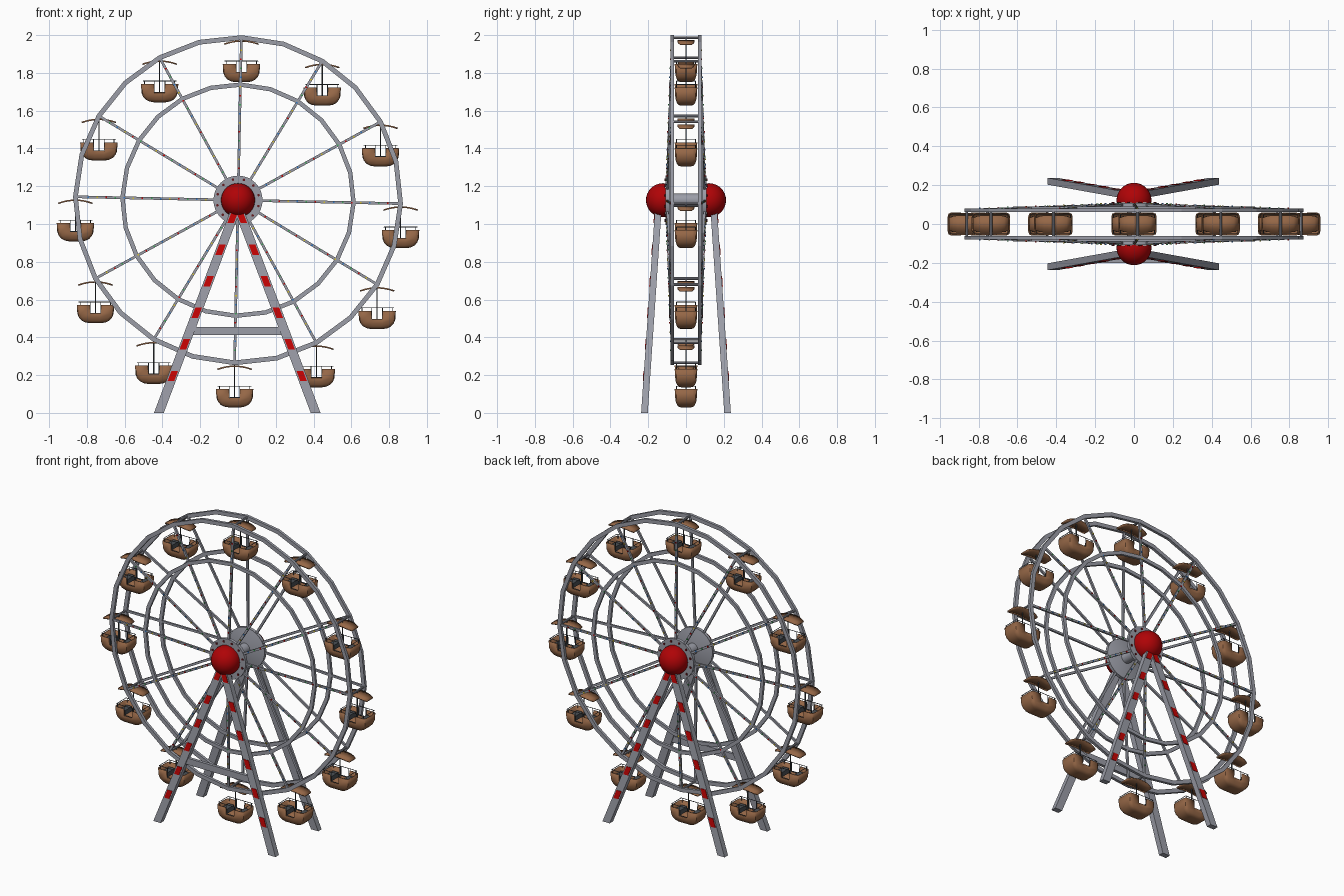
import bpy, bmesh, math
from mathutils import Vector, Matrix

if "Cube" in bpy.data.objects:
    bpy.data.objects.remove(bpy.data.objects["Cube"])

HUB_Z, RIM, INNER, COUNT = 1.126, 0.861, 0.612, 12
TILT = math.radians(1.2)


def material(name, rgb):
    m = bpy.data.materials.new(name)
    m.use_nodes = True
    m.diffuse_color = (*rgb, 1)
    m.node_tree.nodes["Principled BSDF"].inputs["Base Color"].default_value = (*rgb, 1)
    return m


STEEL = material("steel grey", (0.33, 0.34, 0.39))
DARK = material("dark rail grey", (0.07, 0.08, 0.09))
RED = material("dome red", (0.43, 0.001, 0.002))
PLATE_RED = material("plate red", (0.58, 0.001, 0.001))
MAROON = material("dark red bolts", (0.13, 0.01, 0.012))
BROWN = material("wood brown", (0.3, 0.135, 0.062))
BULBS = [PLATE_RED, material("yellow bulb", (0.7, 0.55, 0.03)),
         material("blue bulb", (0.03, 0.2, 0.6)),
         material("green bulb", (0.05, 0.4, 0.1))]


def finish(name, bm, mats, smooth=True):
    bmesh.ops.recalc_face_normals(bm, faces=bm.faces)
    mesh = bpy.data.meshes.new(name)
    bm.to_mesh(mesh)
    bm.free()
    for m in mats:
        mesh.materials.append(m)
    ob = bpy.data.objects.new(name, mesh)
    bpy.context.collection.objects.link(ob)
    if smooth:
        bpy.ops.object.select_all(action="DESELECT")
        ob.select_set(True)
        bpy.context.view_layer.objects.active = ob
        bpy.ops.object.shade_smooth_by_angle(angle=math.radians(40))
    return ob


def bar(bm, p, q, r1, r2=None, sides=8):
    p, q = Vector(p), Vector(q)
    d = q - p
    mat = Matrix.Translation((p + q) / 2) @ d.to_track_quat("Z", "Y").to_matrix().to_4x4()
    bmesh.ops.create_cone(bm, cap_ends=True, segments=sides, radius1=r1,
                          radius2=r1 if r2 is None else r2, depth=d.length, matrix=mat)


def loft(bm, loops):
    for a, b in zip(loops, loops[1:]):
        for i in range(len(a)):
            j = (i + 1) % len(a)
            bm.faces.new((a[i], a[j], b[j], b[i]))


def section(bm, centre, across, h_across, h_y):
    """Four corners of a rectangle spanned by a direction and the y axis."""
    return [bm.verts.new(Vector(centre) + across * (s * h_across) + Vector((0, t * h_y, 0)))
            for s, t in ((-1, -1), (1, -1), (1, 1), (-1, 1))]


def slab(bm, p, q, h_across, h_y, across=Vector((1, 0, 0))):
    ends = [section(bm, c, across, h_across, h_y) for c in (p, q)]
    loft(bm, ends)
    for e in ends:
        bm.faces.new(e)


def box(bm, centre, size):
    bmesh.ops.create_cube(bm, size=1, matrix=Matrix.Translation(centre)
                          @ Matrix.Diagonal((*size, 1)))


def polar(radius, a, y):
    return Vector((radius * math.sin(a), y, HUB_Z + radius * math.cos(a)))


def ring(bm, radius, y, h_radial, h_y, steps=24):
    loops = []
    for k in range(steps):
        a = TILT + math.tau * k / steps
        loops.append(section(bm, polar(radius, a, y),
                             Vector((math.sin(a), 0, math.cos(a))), h_radial, h_y))
    loft(bm, loops + loops[:1])


ANGLES = [TILT + math.tau * i / COUNT for i in range(COUNT)]


def spoke_y(radius):
    return 0.1 - 0.028 * (radius - 0.1) / (RIM - 0.1)


# Rims, inner rings, spokes and cross ties
rims, inner, spokes, ties, bulbs = [bmesh.new() for _ in range(5)]
for side in (-1, 1):
    ring(rims, RIM, side * 0.072, 0.0125, 0.009)
    ring(inner, INNER, side * spoke_y(INNER), 0.0115, 0.008)
    for i, a in enumerate(ANGLES):
        slab(spokes, polar(0.08, a, side * 0.1), polar(RIM, a, side * 0.072),
             0.007, 0.006, Vector((math.cos(a), 0, -math.sin(a))))
        # Small coloured bulbs along each spoke
        for k in range(14):
            rad = 0.17 + 0.048 * k
            start = len(bulbs.faces)
            box(bulbs, polar(rad, a, side * (spoke_y(rad) + 0.006)), (0.008, 0.007, 0.008))
            bulbs.faces.ensure_lookup_table()
            for f in bulbs.faces[start:]:
                f.material_index = (i + k) % len(BULBS)
for a in ANGLES:
    bar(ties, polar(RIM, a, -0.072), polar(RIM, a, 0.072), 0.007)
finish("outer_rims", rims, [STEEL], smooth=False)
finish("inner_rings", inner, [STEEL], smooth=False)
finish("spokes", spokes, [STEEL], smooth=False)
finish("cross_ties", ties, [STEEL])
finish("spoke_bulbs", bulbs, BULBS, smooth=False)

# Hub: axle, flanged discs, bolts and red domes on the outside only
axle, discs, bolts, domes = [bmesh.new() for _ in range(4)]
bar(axle, (0, -0.1, HUB_Z), (0, 0.1, HUB_Z), 0.035, sides=24)
for side in (-1, 1):
    bar(discs, (0, side * 0.088, HUB_Z), (0, side * 0.108, HUB_Z), 0.13, sides=32)
    bar(discs, (0, side * 0.072, HUB_Z), (0, side * 0.088, HUB_Z), 0.05, 0.125, sides=32)
    for a in ANGLES:
        c = a + math.pi / COUNT
        bar(bolts, polar(0.112, c, side * 0.106), polar(0.112, c, side * 0.113), 0.007)
    dome = bmesh.ops.create_uvsphere(domes, u_segments=32, v_segments=16, radius=0.09,
                                     matrix=Matrix.Translation((0, side * 0.122, HUB_Z)))
    hidden = [v for v in dome["verts"] if abs(v.co.y) < 0.1]
    bmesh.ops.delete(domes, geom=hidden, context="VERTS")
finish("axle", axle, [STEEL])
finish("hub_discs", discs, [STEEL])
finish("hub_bolts", bolts, [MAROON])
finish("hub_domes", domes, [RED])


# Leaning legs with red plates on their outer faces
def leg_point(sx, sy, z, out=0.0):
    return (sx * (0.415 - 0.378 * z) - 0.004, sy * (0.22 - 0.068 * z + out), z)


legs, plates, brace = [bmesh.new() for _ in range(3)]
for sx in (-1, 1):
    for sy in (-1, 1):
        slab(legs, leg_point(sx, sy, 0), leg_point(sx, sy, 1.09), 0.026, 0.0175)
        for k in range(6):
            z = 0.196 + 0.167 * k
            slab(plates, leg_point(sx, sy, z - 0.027, 0.0175),
                 leg_point(sx, sy, z + 0.027, 0.0175), 0.0175, 0.003)
box(brace, (-0.004, -0.19, 0.433), (0.5, 0.02, 0.042))
finish("legs", legs, [STEEL], smooth=False)
finish("leg_red_plates", plates, [PLATE_RED], smooth=False)
finish("front_brace", brace, [STEEL], smooth=False)

# Cabin tub: rounded bowl sections, door gaps front and back
tub = bmesh.new()
corner = [(1, 0.6), (0.95, 0.88), (0.8, 1), (0.3, 1)]
outline = corner + [(-x, y) for x, y in reversed(corner)]
outline += [(-x, -y) for x, y in outline]
sections = [(-0.236, 0.032, 0.026), (-0.232, 0.054, 0.04), (-0.222, 0.074, 0.048),
            (-0.206, 0.088, 0.054), (-0.186, 0.096, 0.057), (-0.14, 0.099, 0.06)]
loops = [[tub.verts.new((x * hx, y * hy, z)) for x, y in outline] for z, hx, hy in sections]
loft(tub, loops)
tub.faces.new(loops[0])
gaps = [f for f in tub.faces if f.calc_center_median().z > -0.18
        and abs(f.calc_center_median().x) < 0.01]
bmesh.ops.delete(tub, geom=gaps, context="FACES")
tub_ob = finish("cabin_tub", tub, [BROWN])

# Canopy: thin arched sheet, narrower at the ends
canopy = bmesh.new()
loops = []
for k in range(9):
    u = k / 4 - 1
    w, z = 0.045 - 0.014 * u ** 4, -0.014 - 0.017 * u * u
    loops.append([canopy.verts.new((0.092 * u, s * w, z)) for s in (-1, 1)])
for a, b in zip(loops, loops[1:]):
    canopy.faces.new((a[0], b[0], b[1], a[1]))
canopy_ob = finish("cabin_canopy", canopy, [BROWN])

for ob, thick in ((tub_ob, 0.006), (canopy_ob, 0.008)):
    mod = ob.modifiers.new("thickness", "SOLIDIFY")
    mod.thickness = thick

# Cabin fittings: hanging pole, seats, top rails and door frames
rail = bmesh.new()
bar(rail, (0, 0, 0), (0, 0, -0.232), 0.0035, sides=6)
for sx in (-1, 1):
    box(rail, (sx * 0.058, 0, -0.178), (0.04, 0.08, 0.03))
    bar(rail, (sx * 0.088, -0.05, -0.124), (sx * 0.088, 0.05, -0.124), 0.002, sides=5)
for sy in (-1, 1):
    y = sy * 0.05
    bar(rail, (-0.088, y, -0.124), (0.088, y, -0.124), 0.002, sides=5)
    bar(rail, (-0.028, y, -0.184), (0.028, y, -0.184), 0.002, sides=5)
    for sx in (-1, 1):
        bar(rail, (sx * 0.028, y, -0.124), (sx * 0.028, y, -0.184), 0.002, sides=5)
        bar(rail, (sx * 0.08, y, -0.124), (sx * 0.08, y, -0.15), 0.002, sides=5)
rail_ob = finish("cabin_fittings", rail, [DARK])

# Hang one cabin from every cross tie
for part in (tub_ob, canopy_ob, rail_ob):
    base = part.name
    for i, a in enumerate(ANGLES):
        ob = part if i == 0 else part.copy()
        if i:
            bpy.context.collection.objects.link(ob)
        ob.name = f"{base}_{i + 1}"
        ob.location = polar(RIM, a, 0)
